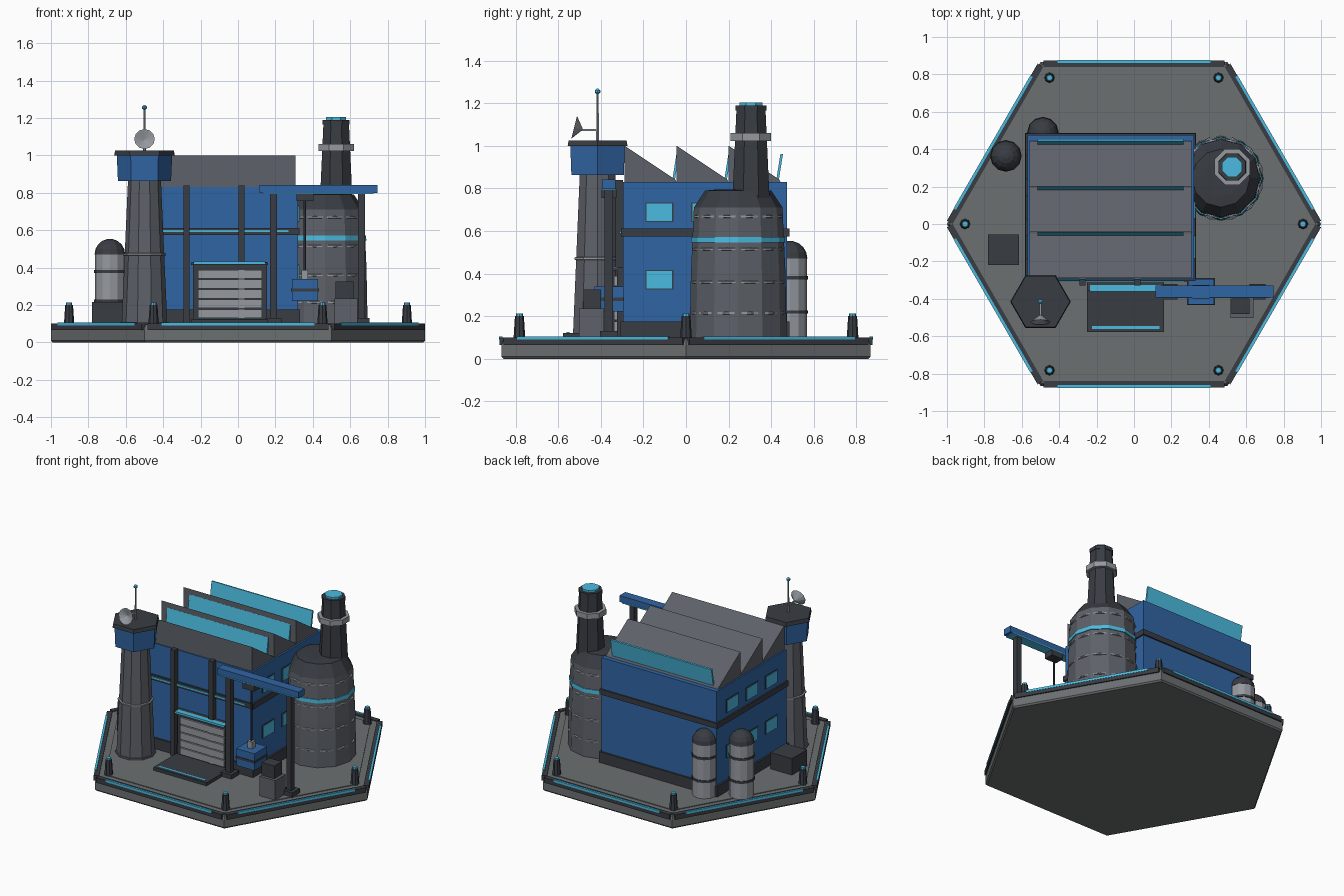
import bpy, math
from math import cos, sin, pi, radians


def material(name, rgb):
    m = bpy.data.materials.new(name)
    m.diffuse_color = (*rgb, 1)
    return m


BLUE = material("blue_paint", (0.03, 0.13, 0.37))
CYAN = material("cyan_glow", (0.07, 0.50, 0.75))
DARK = material("dark_metal", (0.04, 0.045, 0.055))
MID = material("mid_metal", (0.11, 0.12, 0.14))
LIGHT = material("light_metal", (0.30, 0.32, 0.35))
DECK = material("deck_grey", (0.15, 0.16, 0.165))


def mesh(name, verts, faces, mat, loc=(0, 0, 0), rot=(0, 0, 0)):
    me = bpy.data.meshes.new(name)
    me.from_pydata(verts, [], faces)
    me.materials.append(mat)
    ob = bpy.data.objects.new(name, me)
    ob.location, ob.rotation_euler = loc, rot
    bpy.context.collection.objects.link(ob)
    return ob


def lathe(name, profile, n, x, y, mat, turn=0.0, z=0.0, rot=(0, 0, 0)):
    """Capped n-sided solid from (radius, z) points, bottom to top."""
    verts = [(r * cos(turn + 2 * pi * i / n), r * sin(turn + 2 * pi * i / n), h)
             for r, h in profile for i in range(n)]
    faces = [(k * n + i, k * n + (i + 1) % n, (k + 1) * n + (i + 1) % n, (k + 1) * n + i)
             for k in range(len(profile) - 1) for i in range(n)]
    last = (len(profile) - 1) * n
    faces += [tuple(reversed(range(n))), tuple(range(last, last + n))]
    return mesh(name, verts, faces, mat, (x, y, z), rot)


def box(name, x0, x1, y0, y1, z0, z1, mat, loc=(0, 0, 0), rot=(0, 0, 0)):
    v = [(x, y, z) for z in (z0, z1) for x, y in ((x0, y0), (x1, y0), (x1, y1), (x0, y1))]
    f = [(3, 2, 1, 0), (4, 5, 6, 7), (0, 1, 5, 4), (1, 2, 6, 5), (2, 3, 7, 6), (3, 0, 4, 7)]
    return mesh(name, v, f, mat, loc, rot)


# Hexagonal platform with edge rails, light strips and corner posts
lathe("platform", [(0.99, 0), (1.0, 0.01), (1.0, 0.065), (0.985, 0.095)], 6, 0, 0, DECK)
lathe("deck_plate", [(0.925, 0.09), (0.925, 0.1)], 6, 0, 0, DECK)
for i in range(6):
    a = i * pi / 3
    box("edge_rail", -0.485, 0.485, 0.84, 0.875, 0.065, 0.1, DARK, rot=(0, 0, a))
    box("edge_light", -0.41, 0.41, 0.862, 0.877, 0.09, 0.106, CYAN, rot=(0, 0, a))
    px, py = 0.903 * cos(a), 0.903 * sin(a)
    lathe("corner_post", [(0.028, 0.09), (0.021, 0.2)], 8, px, py, DARK)
    lathe("post_lamp", [(0.016, 0.2), (0.016, 0.213)], 8, px, py, CYAN)

# Factory hall
X0, X1, Y0, Y1 = -0.57, 0.32, -0.295, 0.475
box("hall_walls", X0, X1, Y0, Y1, 0.1, 0.83, BLUE)
box("hall_plinth", X0 - .012, X1 + .012, Y0 - .012, Y1 + .012, 0.095, 0.175, DARK)
box("hall_band", X0 - .01, X1 + .01, Y0 - .01, Y1 + .01, 0.575, 0.612, DARK)
box("front_light_strip", -0.52, 0.27, Y0 - .016, Y0, 0.589, 0.6, CYAN)
for x in (-0.275, 0.02):
    box("front_pilaster", x - .016, x + .016, Y0 - .035, Y0, 0.1, 0.84, DARK)
for side in (X0, X1):
    for y in (-0.125, 0.09, 0.305):
        for z in (0.372, 0.688):
            box("window_frame", side - .004, side + .004, y - .066, y + .066, z - .046, z + .046, DARK)
            box("window_pane", side - .008, side + .008, y - .06, y + .06, z - .041, z + .041, CYAN)

# Sawtooth roof with leaning skylights
for k in range(3):
    y = -0.288 + 0.244 * k
    pts = [(y, 0.83), (y + 0.244, 0.83), (y + 0.238, 0.842), (y, 1.0)]
    v = [(x, p, q) for x in (-0.56, 0.308) for p, q in pts]
    f = [(3, 2, 1, 0), (4, 5, 6, 7)] + [(i, (i + 1) % 4, 4 + (i + 1) % 4, 4 + i) for i in range(4)]
    tooth = mesh("roof_tooth", v, [tuple(reversed(q)) for q in f], MID)
    tooth.data.validate()
    box("roof_skylight", -0.515, 0.265, -0.006, 0.006, 0, 0.135, CYAN,
        (0, y + 0.228, 0.828), (radians(-9), 0, 0))

# Roller door and loading ramp
box("door_frame", -0.24, 0.155, Y0 - .03, Y0, 0.1, 0.43, DARK)
for k in range(5):
    z = 0.13 + k * 0.053
    box("door_slat", -0.213, 0.128, Y0 - .042, Y0 - .02, z, z + 0.046, LIGHT)
box("door_canopy", -0.25, 0.16, Y0 - .06, Y0, 0.415, 0.428, DARK)
box("door_lamp", -0.235, 0.145, Y0 - .066, Y0 - .03, 0.419, 0.433, CYAN)
box("loading_ramp", -0.25, 0.16, -0.577, -0.3, 0.095, 0.122, DARK)
box("ramp_light", -0.225, 0.135, -0.562, -0.546, 0.12, 0.126, CYAN)

# Control tower
TX, TY = -0.5, -0.415
lathe("tower_foot", [(0.13, 0.095), (0.13, 0.11)], 10, TX, TY, MID)
lathe("tower_shaft", [(0.122, 0.1), (0.088, 0.87)], 10, TX, TY, MID)
lathe("tower_ring", [(0.105, 0.463), (0.114, 0.466), (0.114, 0.475), (0.105, 0.478)], 10, TX, TY, LIGHT)
lathe("tower_cabin", [(0.142, 0.862), (0.148, 1.0)], 6, TX, TY, BLUE)
lathe("tower_roof", [(0.162, 1.0), (0.157, 1.026)], 6, TX, TY, DARK)
lathe("antenna_mast", [(0.008, 1.02), (0.005, 1.25)], 6, TX, TY, LIGHT)
lathe("antenna_lamp", [(0.005, 1.243), (0.013, 1.25), (0.013, 1.26), (0.005, 1.268)], 8, TX, TY, CYAN)
box("dish_arm", TX - .005, TX + .005, -0.5, TY, 1.07, 1.08, LIGHT)
lathe("dish", [(0.004, -0.04), (0.055, 0), (0.05, 0), (0.004, -0.022)], 12, TX, -0.525, LIGHT,
      z=1.087, rot=(radians(76), 0, 0))

# Cooling silo with hoops and exhaust stack
SX, SY = 0.465, 0.245
lathe("silo_body", [(0.228, 0.095), (0.222, 0.4), (0.208, 0.71)], 12, SX, SY, MID)
lathe("silo_shoulder", [(0.208, 0.71), (0.155, 0.79), (0.1, 0.795)], 12, SX, SY, DARK)
for z, r in ((0.215, 0.229), (0.36, 0.227), (0.515, 0.221), (0.668, 0.214)):
    lathe("silo_hoop", [(r - .012, z - .007), (r, z - .004), (r, z + .004), (r - .012, z + .007)],
          12, SX, SY, LIGHT, pi / 12)
lathe("silo_light_band", [(0.221, 0.545), (0.22, 0.571)], 12, SX, SY, CYAN)
KX, KY = 0.525, 0.305
lathe("stack_pipe", [(0.095, 0.74), (0.073, 1.187)], 8, KX, KY, DARK, pi / 8)
lathe("stack_collar", [(0.103, 1.022), (0.103, 1.06)], 8, KX, KY, LIGHT, pi / 8)
lathe("stack_rim", [(0.078, 1.165), (0.078, 1.19)], 8, KX, KY, DARK, pi / 8)
lathe("stack_glow", [(0.058, 1.18), (0.058, 1.204)], 8, KX, KY, CYAN, pi / 8)

# Gantry crane with hanging load
CY = -0.362
box("crane_beam", 0.115, 0.745, CY - .032, CY + .032, 0.798, 0.842, BLUE)
box("crane_light", 0.135, 0.725, CY - .034, CY + .034, 0.793, 0.8, CYAN)
for x in (0.19, 0.66):
    box("crane_leg", x - .018, x + .018, CY - .02, CY + .02, 0.1, 0.8, DARK)
    box("crane_foot", x - .042, x + .042, CY - .042, CY + .042, 0.095, 0.13, DARK)
box("crane_trolley", 0.313, 0.403, CY - .035, CY + .035, 0.755, 0.795, DARK)
lathe("crane_cable", [(0.006, 0.37), (0.006, 0.76)], 6, 0.357, CY, DARK)
box("crane_hook", 0.339, 0.375, CY - .018, CY + .018, 0.34, 0.388, LIGHT)
box("hanging_crate", 0.288, 0.428, CY - .068, CY + .068, 0.222, 0.34, BLUE)
box("crate_strap", 0.284, 0.432, CY - .072, CY + .072, 0.272, 0.288, DARK)

# Cargo and side generator
box("large_crate", 0.517, 0.638, -0.502, -0.385, 0.1, 0.236, MID)
box("small_crate", 0.52, 0.618, -0.482, -0.398, 0.236, 0.325, DARK)
box("generator", -0.78, -0.615, -0.22, -0.055, 0.1, 0.215, DARK)

# Storage tanks with domes and straps
for x, y in ((-0.685, 0.364), (-0.487, 0.488)):
    lathe("tank_body", [(0.08, 0.1), (0.08, 0.47)], 12, x, y, LIGHT)
    dome = [(0.082 * cos(t), 0.47 + 0.084 * sin(t)) for t in (0, .35, .7, 1.05, 1.4)]
    lathe("tank_dome", dome, 12, x, y, DARK)
    for z in (0.22, 0.38):
        lathe("tank_strap", [(0.085, z - .008), (0.085, z + .008)], 12, x, y, DARK)
